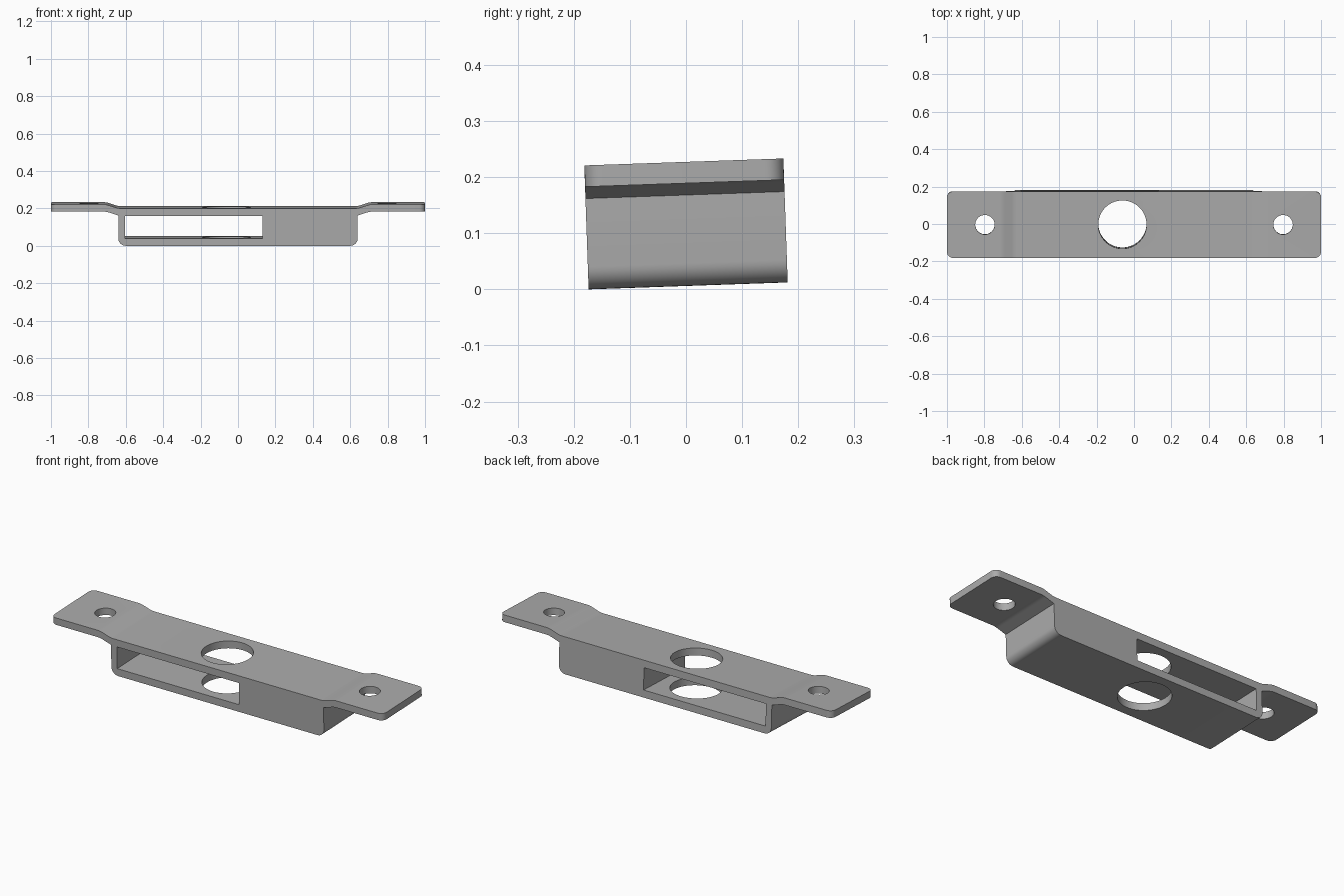
import bpy, bmesh, math
from mathutils import Vector, Matrix

if "Cube" in bpy.data.objects:
    bpy.data.objects.remove(bpy.data.objects["Cube"])

DEPTH = 0.355          # front to back
HEIGHT = 0.221         # untilted height
TILT = math.radians(2)

steel = bpy.data.materials.new("plain grey metal")
steel.use_nodes = True
GREY = (0.41, 0.41, 0.41, 1)
steel.diffuse_color = GREY
steel.node_tree.nodes["Principled BSDF"].inputs["Base Color"].default_value = GREY


def fillet(corners, steps=8):
    """Round each (x, z, radius) corner of a closed outline with an arc."""
    out = []
    for i, (x, z, r) in enumerate(corners):
        p = Vector((x, z))
        if r == 0:
            out.append(p)
            continue
        a = (Vector(corners[i - 1][:2]) - p).normalized()
        b = (Vector(corners[(i + 1) % len(corners)][:2]) - p).normalized()
        half = a.angle(b) / 2
        centre = p + (a + b).normalized() * (r / math.sin(half))
        start = p + a * (r / math.tan(half)) - centre
        end = p + b * (r / math.tan(half)) - centre
        sweep = start.angle_signed(end)
        for k in range(steps + 1):
            out.append(centre + Matrix.Rotation(-sweep * k / steps, 2) @ start)
    return out


def cut(target, cutter):
    """Subtract the cutter from the target, then discard it."""
    cutter.hide_render = True
    mod = target.modifiers.new("cut", 'BOOLEAN')
    mod.operation, mod.solver, mod.object = 'DIFFERENCE', 'EXACT', cutter
    bpy.context.view_layer.objects.active = target
    bpy.ops.object.modifier_apply(modifier=mod.name)
    bpy.data.objects.remove(cutter)


# Right half of the outline: box wall, joggled neck, mounting tab
half = [(0.64, 0.0, 0.04), (0.64, 0.162, 0), (0.705, 0.183, 0.10), (1.0, 0.183, 0),
        (1.0, HEIGHT, 0), (0.705, HEIGHT, 0.10), (0.64, 0.20, 0.10)]
outline = fillet(half + [(-x, z, r) for x, z, r in reversed(half)])

# Bracket body: outline swept front to back
bm = bmesh.new()
face = bm.faces.new([bm.verts.new((p.x, -DEPTH / 2, p.y)) for p in outline])
swept = bmesh.ops.extrude_face_region(bm, geom=[face])["geom"]
bmesh.ops.translate(bm, vec=(0, DEPTH, 0),
                    verts=[g for g in swept if isinstance(g, bmesh.types.BMVert)])
bmesh.ops.recalc_face_normals(bm, faces=bm.faces)

# Rounded outer corners of both tabs
corner_edges = [e for e in bm.edges
                if all(abs(v.co.x) > 0.999 for v in e.verts)
                and abs(e.verts[0].co.z - e.verts[1].co.z) > 0.01]
bmesh.ops.bevel(bm, geom=corner_edges, offset=0.032, segments=8,
                profile=0.5, affect='EDGES')
mesh = bpy.data.meshes.new("latch_bracket")
bm.to_mesh(mesh)
bm.free()
mesh.materials.append(steel)
bracket = bpy.data.objects.new("latch_bracket", mesh)
bpy.context.collection.objects.link(bracket)

# Rectangular slot, open front and back
bpy.ops.mesh.primitive_cube_add(size=1, location=(-0.2375, 0, 0.10))
slot = bpy.context.object
slot.name = "slot_cutter"
slot.scale = (0.735, 1, 0.12)
cut(bracket, slot)

# Large bore through the box, and a screw hole in each tab
for x, radius in ((-0.062, 0.129), (-0.797, 0.052), (0.797, 0.052)):
    bpy.ops.mesh.primitive_cylinder_add(vertices=64, radius=radius, depth=1,
                                        location=(x, 0, 0.1))
    bpy.context.object.name = "hole_cutter"
    cut(bracket, bpy.context.object)

# Slight tilt about the long axis, then rest on the ground
mesh = bracket.data
mesh.transform(Matrix.Rotation(TILT, 4, 'X') @ Matrix.Translation((0, 0, -HEIGHT / 2)))
low = min(v.co.z for v in mesh.vertices)
mesh.transform(Matrix.Translation((0, 0, -low)))

bpy.ops.object.select_all(action='DESELECT')
bracket.select_set(True)
bpy.context.view_layer.objects.active = bracket
bpy.ops.object.shade_smooth_by_angle(angle=math.radians(30))
